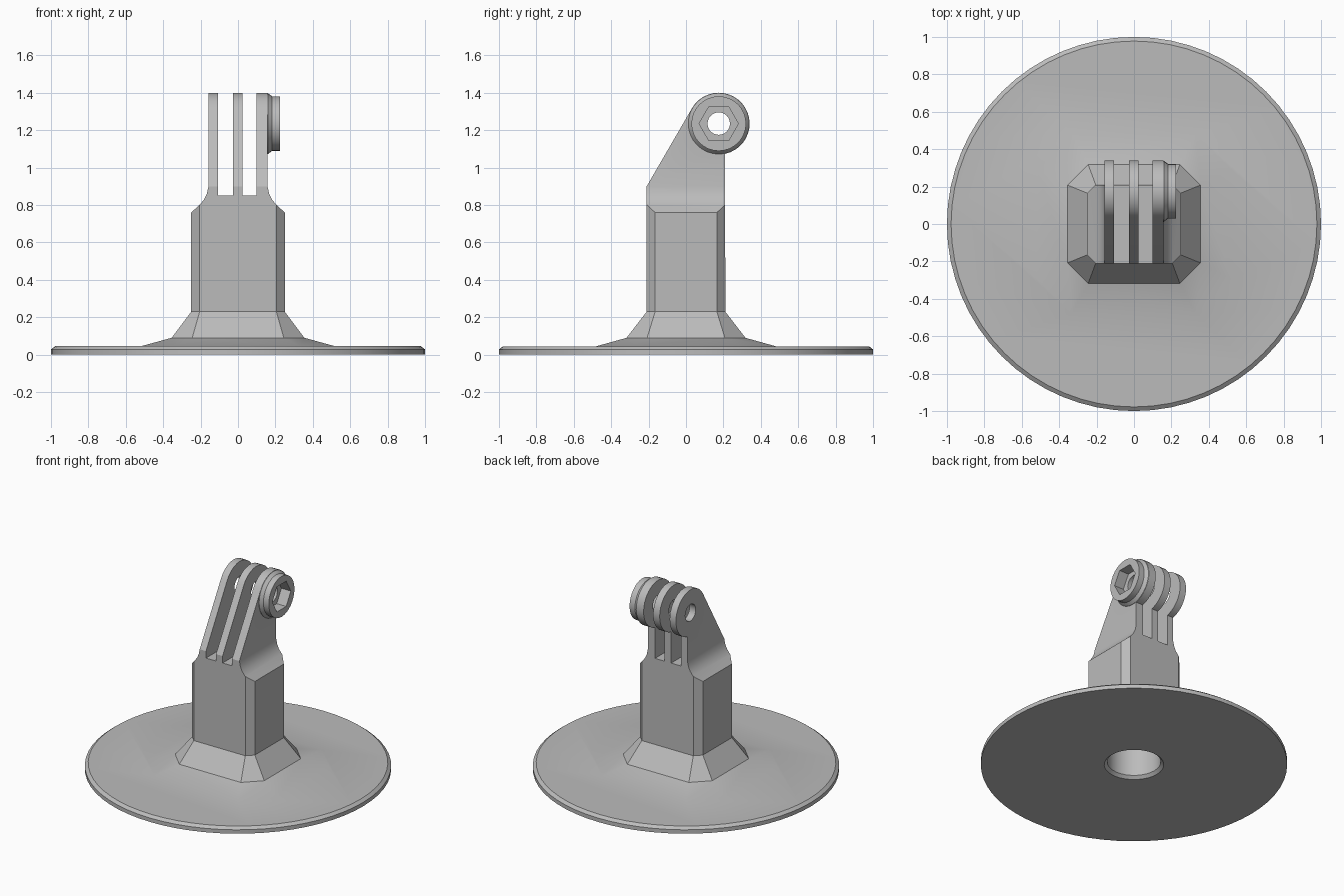
import bpy, bmesh
from math import cos, sin, radians, tau

if "Cube" in bpy.data.objects:
    bpy.data.objects.remove(bpy.data.objects["Cube"], do_unlink=True)

grey = bpy.data.materials.new("plain grey")
grey.use_nodes = True
grey.diffuse_color = (0.5, 0.5, 0.5, 1)
grey.node_tree.nodes["Principled BSDF"].inputs["Base Color"].default_value = (0.5, 0.5, 0.5, 1)


def arc(r, n, cu=0, cv=0, start=0, sweep=tau, closed=True):
    steps = n if closed else n - 1
    return [(cu + r * cos(start + sweep * i / steps),
             cv + r * sin(start + sweep * i / steps)) for i in range(n)]


def octagon(x, y, c):
    return [(x, c - y), (x, y - c), (x - c, y), (c - x, y),
            (-x, y - c), (-x, c - y), (c - x, -y), (x - c, -y)]


def loft(name, axis, sections):
    """Closed solid through (position, outline) sections along an axis."""
    place = {"x": lambda p, d: (d, p[0], p[1]),
             "y": lambda p, d: (p[0], d, p[1]),
             "z": lambda p, d: (p[0], p[1], d)}[axis]
    bm = bmesh.new()
    rings = [[bm.verts.new(place(p, d)) for p in pts] for d, pts in sections]
    for low, high in zip(rings, rings[1:]):
        for i in range(len(low)):
            j = (i + 1) % len(low)
            bm.faces.new((low[i], low[j], high[j], high[i]))
    bm.faces.new(rings[0][::-1])
    bm.faces.new(rings[-1])
    bmesh.ops.recalc_face_normals(bm, faces=bm.faces)
    mesh = bpy.data.meshes.new(name)
    bm.to_mesh(mesh)
    bm.free()
    mesh.materials.append(grey)
    obj = bpy.data.objects.new(name, mesh)
    bpy.context.collection.objects.link(obj)
    return obj


def activate(obj):
    bpy.ops.object.select_all(action="DESELECT")
    obj.select_set(True)
    bpy.context.view_layer.objects.active = obj


def combine(obj, operation, tool, keep=False):
    mod = obj.modifiers.new("combine", "BOOLEAN")
    mod.operation, mod.object, mod.solver = operation, tool, "EXACT"
    activate(obj)
    bpy.ops.object.modifier_apply(modifier=mod.name)
    if not keep:
        bpy.data.objects.remove(tool, do_unlink=True)


# Round base plate with a chamfered rim, plus the flared foot
base = loft("base_plate", "z", [(0, arc(1, 64)), (0.028, arc(1, 64)), (0.045, arc(0.978, 64))])
foot = loft("foot", "z", [(0.02, octagon(0.61, 0.57, 0.23)), (0.09, octagon(0.355, 0.318, 0.11)),
                          (0.23, octagon(0.25, 0.21, 0.045))])
combine(base, "UNION", foot)

# Post and three fins: front outline crossed with side outline
shoulder = [(0.25, 0.23), (0.25, 0.76), (0.2, 0.806), (0.18, 0.832), (0.166, 0.862), (0.158, 0.9)]
slots = [(0.1, 0.85), (0.024, 0.85), (-0.028, 0.85), (-0.108, 0.85)]
front = shoulder + [(0.158, 1.45)]
for i, (x, z) in enumerate(slots):
    front += [(x, 1.45), (x, z)] if i % 2 == 0 else [(x, z), (x, 1.45)]
front += [(-0.158, 1.45)] + [(-x, z) for x, z in reversed(shoulder)]
post = loft("post_with_fins", "y", [(-0.21, front), (0.4, front)])

EYE = (0.175, 1.235)
side = [(-0.21, 0.2), (0.21, 0.2)]
side += arc(0.165, 24, *EYE, radians(-78), radians(228), closed=False) + [(-0.21, 0.9)]
combine(post, "INTERSECT", loft("side_shape", "x", [(-0.4, side), (0.4, side)]))

# Chamfer the four upright corners of the post
for sx in (-1, 1):
    for sy in (-1, 1):
        wedge = [(sx * 0.2, sy * 0.215), (sx * 0.255, sy * 0.16), (sx * 0.3, sy * 0.3)]
        combine(post, "DIFFERENCE", loft("wedge", "z", [(0.1, wedge), (0.85, wedge)]))

# Round nut collar on the left fin, with hex pocket and pin bore
collar = loft("nut_collar", "x", [(d, arc(r, 32, *EYE)) for d, r in
                                  ((0.13, 0.163), (0.16, 0.163), (0.182, 0.146), (0.225, 0.146))])
combine(post, "UNION", collar)
hexagon = arc(0.105, 6, *EYE)
combine(post, "DIFFERENCE", loft("hex_pocket", "x", [(0.15, hexagon), (0.3, hexagon)]))
bore = arc(0.06, 24, *EYE)
combine(post, "DIFFERENCE", loft("pin_bore", "x", [(-0.3, bore), (0.3, bore)]))

# Socket sunk into the underside
socket = loft("socket", "z", [(-0.02, arc(0.215, 32)), (0.02, arc(0.175, 32)), (0.6, arc(0.175, 32))])
combine(base, "DIFFERENCE", socket, keep=True)
combine(post, "DIFFERENCE", socket)

for part in (base, post):
    activate(part)
    bpy.ops.object.shade_smooth_by_angle(angle=radians(30))
